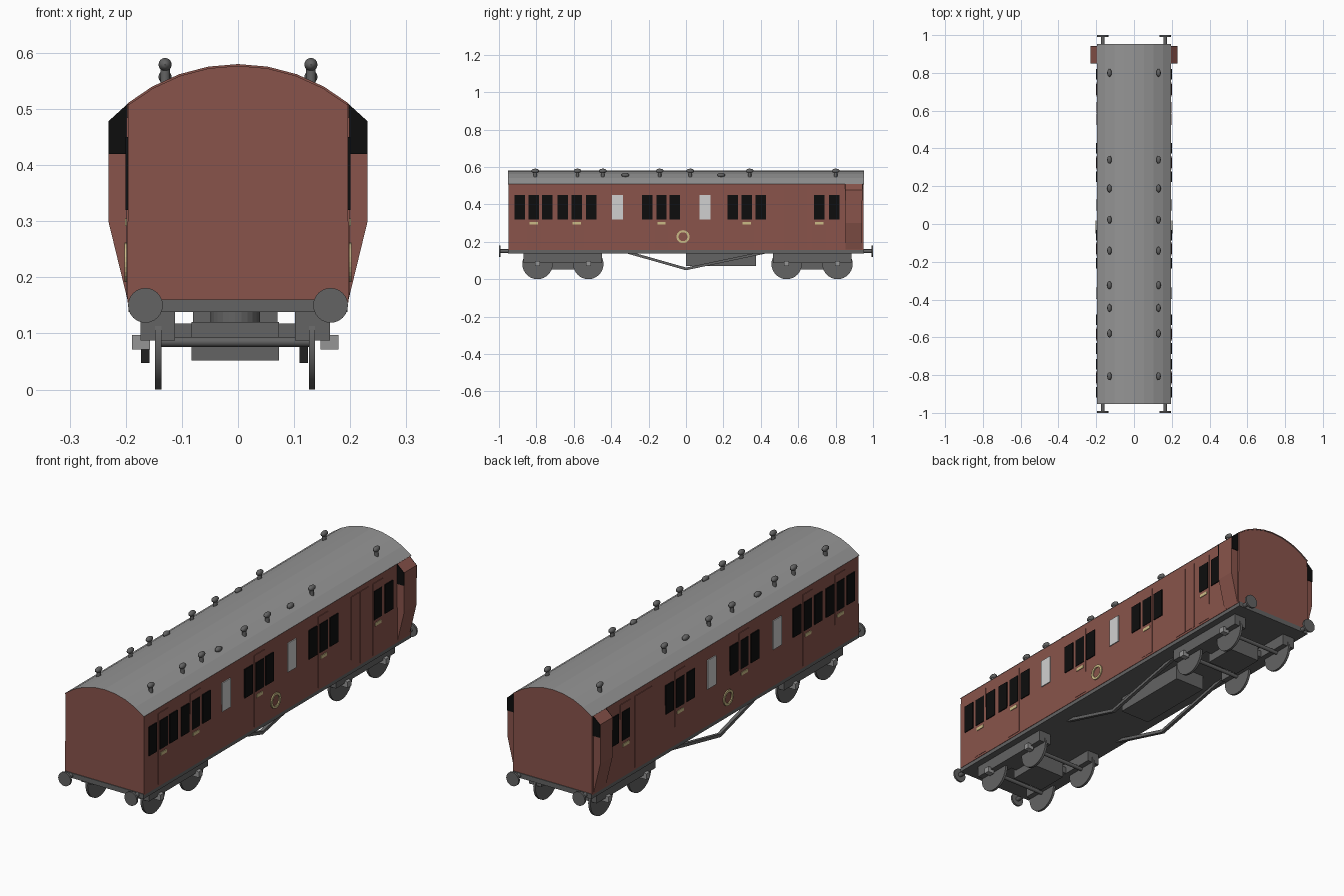
import bpy, bmesh, math
from mathutils import Matrix, Vector

if "Cube" in bpy.data.objects:
    bpy.data.objects.remove(bpy.data.objects["Cube"])


def material(name, r, g, b):
    m = bpy.data.materials.new(name)
    m.diffuse_color = (r, g, b, 1)
    m.use_nodes = True
    m.node_tree.nodes["Principled BSDF"].inputs["Base Color"].default_value = m.diffuse_color
    return m


RED = material("maroon paint", 0.25, 0.088, 0.070)
ROOF = material("roof grey", 0.30, 0.30, 0.30)
DARK = material("dark grey metal", 0.125, 0.125, 0.125)
BLACK = material("black glass", 0.004, 0.004, 0.004)
WHITE = material("frosted glass", 0.63, 0.63, 0.63)
GOLD = material("gold trim", 0.60, 0.50, 0.24)


def finish(name, bm, *mats):
    bmesh.ops.recalc_face_normals(bm, faces=bm.faces)
    me = bpy.data.meshes.new(name)
    bm.to_mesh(me)
    bm.free()
    ob = bpy.data.objects.new(name, me)
    bpy.context.collection.objects.link(ob)
    for m in mats:
        me.materials.append(m)
    return ob


def smooth(ob):
    bpy.ops.object.select_all(action='DESELECT')
    ob.select_set(True)
    bpy.context.view_layer.objects.active = ob
    bpy.ops.object.shade_smooth_by_angle(angle=math.radians(40))


def add_box(bm, x0, x1, y0, y1, z0, z1):
    size = Matrix.Diagonal((x1 - x0, y1 - y0, z1 - z0, 1))
    mid = Matrix.Translation(((x0 + x1) / 2, (y0 + y1) / 2, (z0 + z1) / 2))
    bmesh.ops.create_cube(bm, size=1, matrix=mid @ size)


def add_cyl(bm, centre, r, depth, axis, seg=24):
    turn = {'X': Matrix.Rotation(math.pi / 2, 4, 'Y'),
            'Y': Matrix.Rotation(math.pi / 2, 4, 'X'), 'Z': Matrix()}[axis]
    bmesh.ops.create_cone(bm, cap_ends=True, segments=seg, radius1=r, radius2=r,
                          depth=depth, matrix=Matrix.Translation(centre) @ turn)


def add_prism(bm, profile, y0, y1):
    """Extrude an (x, z) outline along y."""
    face = bm.faces.new([bm.verts.new((x, y0, z)) for x, z in profile])
    ext = bmesh.ops.extrude_face_region(bm, geom=[face])
    bmesh.ops.translate(bm, vec=(0, y1 - y0, 0),
                        verts=[v for v in ext['geom'] if isinstance(v, bmesh.types.BMVert)])


# Roof arc, eight flat facets
R, CZ, HALF = 0.312, 0.268, math.asin(0.197 / 0.312)
L = 0.952


def arc(r):
    return [(r * math.sin(HALF * k / 4), CZ + r * math.cos(HALF * k / 4)) for k in range(-4, 5)]


# Coach body with arched ends
bm = bmesh.new()
add_prism(bm, [(0.197, 0.155), (-0.197, 0.155)] + arc(R - 0.002), -L + 0.003, L - 0.003)
finish("coach_body", bm, RED)

# Roof shell; its ends take the body colour
bm = bmesh.new()
add_prism(bm, arc(R) + arc(R - 0.004)[::-1], -L, L)
roof = finish("roof", bm, ROOF, RED)
for p in roof.data.polygons:
    p.material_index = 1 if abs(p.normal.y) > 0.9 else 0

# Roof ventilators: tall ones on stems and two low ones per side
bm = bmesh.new()
for y in (-0.806, -0.58, -0.445, -0.324, -0.141, 0.023, 0.188, 0.34, 0.80):
    low = y in (-0.324, 0.188)
    for x in (-0.13, 0.13):
        z = 0.557 if low else 0.579
        if not low:
            add_cyl(bm, (x, y, 0.56), 0.009, 0.035, 'Z', 10)
        bmesh.ops.create_uvsphere(bm, u_segments=14, v_segments=8, radius=1,
                                  matrix=Matrix.Translation((x, y, z))
                                  @ Matrix.Diagonal((0.012, 0.021, 0.012, 1)))
smooth(finish("roof_ventilators", bm, DARK))

# Side windows, doors and trim, on both sides
dark_windows = (-0.89, -0.814, -0.742, -0.659, -0.584, -0.507, -0.208, -0.131, -0.059,
                0.25, 0.325, 0.40, 0.712, 0.792)
white_windows = (-0.366, 0.101)
doors = (-0.814, -0.584, -0.131, 0.325, 0.712)


def side_plates(name, mat, centres, half, z0, z1, out):
    bm = bmesh.new()
    for s in (-1, 1):
        for y in centres:
            xs = sorted((s * 0.195, s * out))
            add_box(bm, *xs, y - half, y + half, z0, z1)
    finish(name, bm, mat)


side_plates("doors", RED, doors, 0.036, 0.165, 0.485, 0.1985)
side_plates("luggage_doors", RED, (0.555, 0.617), 0.030, 0.165, 0.485, 0.1985)
side_plates("windows", BLACK, dark_windows, 0.028, 0.32, 0.45, 0.2005)
side_plates("frosted_windows", WHITE, white_windows, 0.030, 0.32, 0.45, 0.2005)
side_plates("door_plates", GOLD, doors, 0.022, 0.291, 0.305, 0.2015)

# Round gold ring on each side
bm = bmesh.new()
for s in (-1, 1):
    rings = []
    for r in (0.024, 0.035):
        rings.append([bm.verts.new((s * 0.2, -0.016 + r * math.cos(k * math.tau / 24),
                                    0.227 + r * math.sin(k * math.tau / 24))) for k in range(24)])
    for k in range(24):
        j = (k + 1) % 24
        bm.faces.new((rings[0][k], rings[0][j], rings[1][j], rings[1][k]))
ring = finish("side_rings", bm, GOLD)
mod = ring.modifiers.new("thickness", 'SOLIDIFY')
mod.thickness, mod.offset = 0.005, 0

# Guard's lookouts near the back, with black end windows
bm, glass = bmesh.new(), bmesh.new()
for s in (-1, 1):
    add_prism(bm, [(s * x, z) for x, z in
                   ((0.19, 0.155), (0.197, 0.16), (0.231, 0.30), (0.231, 0.478), (0.197, 0.509), (0.19, 0.509))],
              0.853, 0.94)
    for y0, y1 in ((0.850, 0.854), (0.939, 0.943)):
        add_prism(glass, [(s * x, z) for x, z in
                          ((0.197, 0.42), (0.231, 0.42), (0.231, 0.478), (0.197, 0.509))], y0, y1)
finish("guard_lookouts", bm, RED)
finish("lookout_windows", glass, BLACK)

# Underframe and equipment box
bm = bmesh.new()
add_box(bm, -0.195, 0.195, -L, L, 0.138, 0.16)
finish("underframe", bm, DARK)
bm = bmesh.new()
add_box(bm, -0.08, 0.07, 0.0, 0.375, 0.07, 0.14)
finish("equipment_box", bm, DARK)

# V-shaped truss rods
bm = bmesh.new()
path = ((-0.31, 0.143), (0.0, 0.055), (0.42, 0.143))
for x in (-0.165, 0.117):
    for (ya, za), (yb, zb) in zip(path, path[1:]):
        a, b = Vector((x, ya, za)), Vector((x, yb, zb))
        d = b - a
        mat = Matrix.Translation((a + b) / 2) @ d.to_track_quat('Y', 'Z').to_matrix().to_4x4()
        bmesh.ops.create_cube(bm, size=1,
                              matrix=mat @ Matrix.Diagonal((0.015, d.length + 0.004, 0.014, 1)))
finish("truss_rods", bm, DARK)

# Buffers at both ends
bm = bmesh.new()
for sx in (-1, 1):
    for sy in (-1, 1):
        add_cyl(bm, (sx * 0.165, sy * 0.97, 0.15), 0.010, 0.05, 'Y', 12)
        add_cyl(bm, (sx * 0.165, sy * 0.9955, 0.15), 0.031, 0.009, 'Y', 24)
smooth(finish("buffers", bm, DARK))

# Bogies: side frames, centre bolster, wheels, axles, axleboxes
OFF = -0.005
for name, yc in (("front", -0.658), ("back", 0.674)):
    bm, wheels, boxes = bmesh.new(), bmesh.new(), bmesh.new()
    for s in (-1, 1):
        xs = sorted((OFF + s * 0.107, OFF + s * 0.169))
        add_box(bm, *xs, yc - 0.21, yc + 0.21, 0.087, 0.138)
    add_box(bm, OFF - 0.078, OFF + 0.078, yc - 0.075, yc + 0.075, 0.052, 0.12)
    add_box(bm, OFF - 0.12, OFF + 0.12, yc - 0.06, yc + 0.06, 0.088, 0.118)
    add_cyl(bm, (OFF, yc, 0.13), 0.044, 0.03, 'Z')
    for y in (yc - 0.136, yc + 0.136):
        add_cyl(wheels, (OFF, y, 0.085), 0.009, 0.27, 'X', 12)
        for s in (-1, 1):
            add_cyl(wheels, (OFF + s * 0.137, y, 0.081), 0.081, 0.011, 'X', 32)
            xs = sorted((OFF + s * 0.152, OFF + s * 0.184))
            add_box(boxes, *xs, y - 0.013, y + 0.013, 0.071, 0.097)
    finish(name + "_bogie_frame", bm, DARK)
    smooth(finish(name + "_wheels", wheels, DARK))
    finish(name + "_axleboxes", boxes, ROOF)
